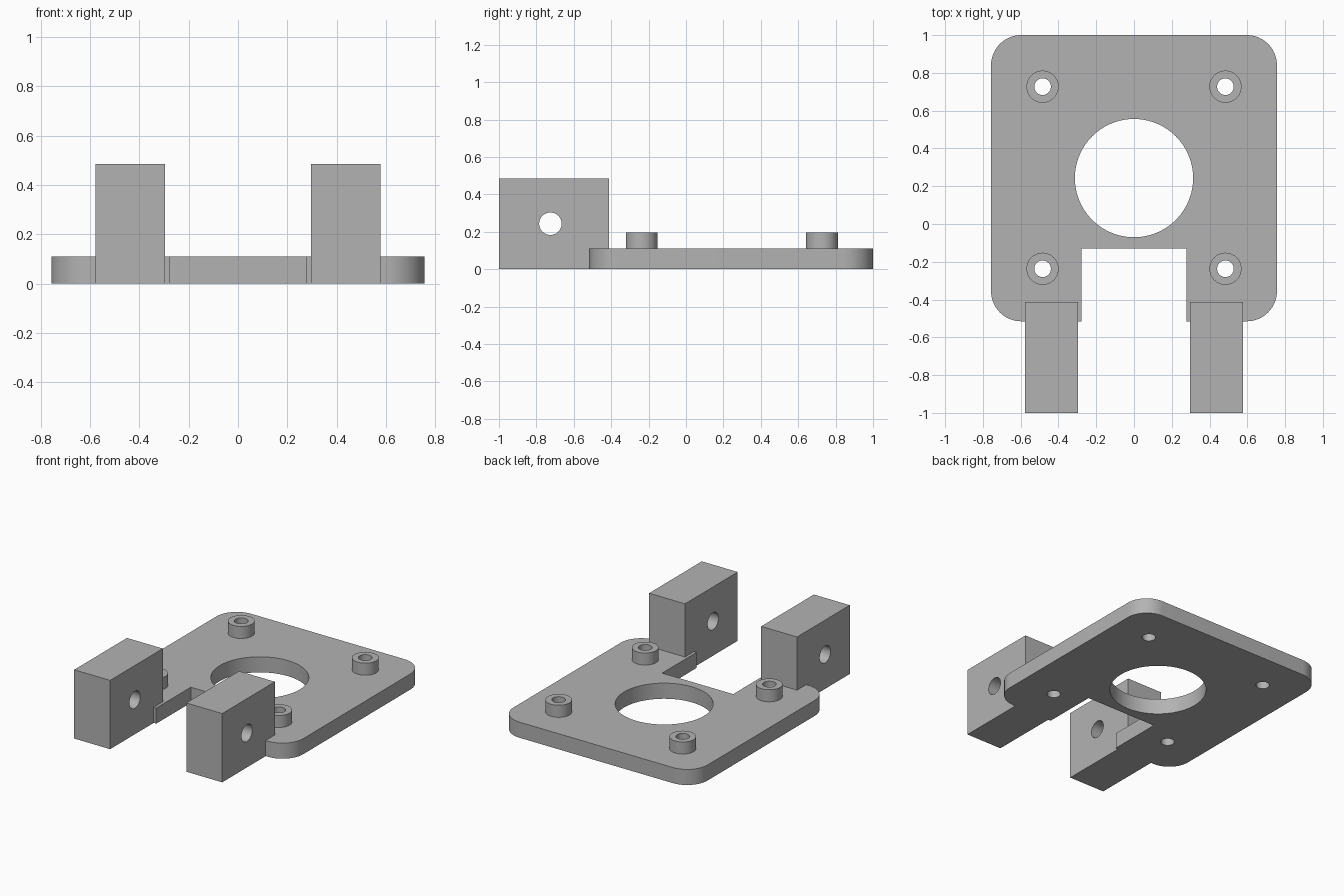
import bpy, math

if "Cube" in bpy.data.objects:
    bpy.data.objects.remove(bpy.data.objects["Cube"])

grey = bpy.data.materials.new("plain grey")
grey.diffuse_color = (0.45, 0.45, 0.45, 1)
grey.use_nodes = True
grey.node_tree.nodes["Principled BSDF"].inputs["Base Color"].default_value = grey.diffuse_color


def box(name, lo, hi):
    bpy.ops.mesh.primitive_cube_add(size=1, location=[(a + b) / 2 for a, b in zip(lo, hi)])
    ob = bpy.context.object
    ob.name = name
    ob.scale = [b - a for a, b in zip(lo, hi)]
    bpy.ops.object.transform_apply(location=True, rotation=True, scale=True)
    return ob


def cylinder(name, r, depth, loc, rot=(0, 0, 0), sides=64):
    bpy.ops.mesh.primitive_cylinder_add(vertices=sides, radius=r, depth=depth, location=loc, rotation=rot)
    ob = bpy.context.object
    ob.name = name
    bpy.ops.object.transform_apply(location=True, rotation=True, scale=True)
    return ob


def combine(target, other, op):
    mod = target.modifiers.new(op, 'BOOLEAN')
    mod.object, mod.operation, mod.solver = other, op, 'EXACT'
    bpy.context.view_layer.objects.active = target
    bpy.ops.object.modifier_apply(modifier=mod.name)
    bpy.data.objects.remove(other)


# Base plate outline with rounded corners, extruded upward
X, Y0, Y1, R, T = 0.757, -0.515, 1.0, 0.16, 0.11
outline = []
for cx, cy, start in ((X - R, Y1 - R, 0), (R - X, Y1 - R, 90), (R - X, Y0 + R, 180), (X - R, Y0 + R, 270)):
    for i in range(17):
        a = math.radians(start + 90 * i / 16)
        outline.append((cx + R * math.cos(a), cy + R * math.sin(a)))
n = len(outline)
verts = [(x, y, z) for z in (0, T) for x, y in outline]
faces = [tuple(reversed(range(n))), tuple(range(n, 2 * n))]
faces += [(i, (i + 1) % n, n + (i + 1) % n, n + i) for i in range(n)]
mesh = bpy.data.meshes.new("mounting_plate")
mesh.from_pydata(verts, [], faces)
plate = bpy.data.objects.new("mounting_plate", mesh)
bpy.context.collection.objects.link(plate)

# Front notch and large centre opening
combine(plate, box("notch", (-0.277, -0.8, -0.1), (0.277, -0.13, 0.3)), 'DIFFERENCE')
combine(plate, cylinder("centre_opening", 0.313, 0.6, (0, 0.243, 0), sides=96), 'DIFFERENCE')

for s in (-1, 1):
    # Hinge block with cross hole
    xs = sorted((s * 0.297, s * 0.577))
    block = box("hinge_block", (xs[0], -1, 0), (xs[1], -0.413, 0.485))
    hole = cylinder("pin_hole", 0.06, 0.6, (s * 0.437, -0.725, 0.243), (0, math.pi / 2, 0))
    combine(block, hole, 'DIFFERENCE')
    combine(plate, block, 'UNION')
    # Raised bosses with screw holes through the plate
    for y in (-0.237, 0.727):
        combine(plate, cylinder("boss", 0.085, 0.145, (s * 0.484, y, 0.1225)), 'UNION')
        combine(plate, cylinder("screw_hole", 0.044, 0.8, (s * 0.484, y, 0)), 'DIFFERENCE')

plate.data.materials.clear()
plate.data.materials.append(grey)
for p in plate.data.polygons:
    p.material_index = 0

# Smooth round walls, keep edges sharp
bpy.ops.object.select_all(action='DESELECT')
plate.select_set(True)
bpy.context.view_layer.objects.active = plate
bpy.ops.object.shade_smooth_by_angle(angle=math.radians(30))
